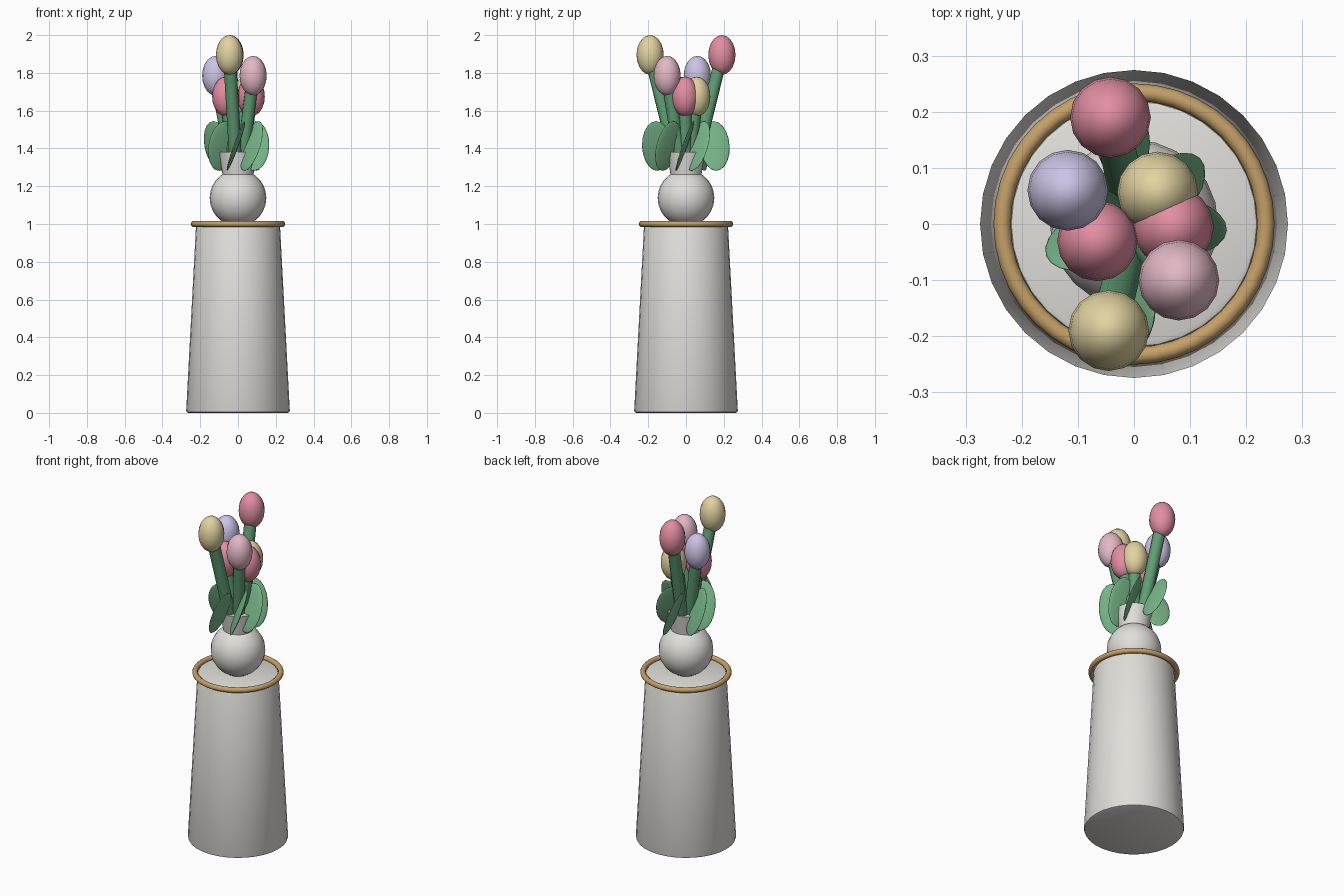
import bpy, math
from mathutils import Vector, Matrix

if "Cube" in bpy.data.objects:
    bpy.data.objects.remove(bpy.data.objects["Cube"])


def material(name, r, g, b):
    lin = [((c / 255 + 0.055) / 1.055) ** 2.4 for c in (r, g, b)]
    m = bpy.data.materials.new(name)
    m.diffuse_color = (*lin, 1)
    m.use_nodes = True
    m.node_tree.nodes["Principled BSDF"].inputs["Base Color"].default_value = m.diffuse_color
    return m


WHITE = material("warm_white", 225, 223, 218)
GOLD = material("gold", 197, 160, 104)
YELLOW = material("pale_yellow", 226, 211, 160)
ROSE = material("rose", 227, 142, 162)
PINK = material("pale_pink", 227, 184, 197)
LILAC = material("lilac", 205, 196, 230)
STEM = material("stem_green", 96, 158, 116)
LEAF = material("leaf_green", 120, 182, 137)


def finish(name, mat, angle=40):
    ob = bpy.context.object
    ob.name = name
    ob.data.materials.append(mat)
    bpy.ops.object.shade_smooth_by_angle(angle=math.radians(angle))
    return ob


def ellipsoid(name, mat, loc, scale, segments=16, rings=10, rot=None):
    bpy.ops.mesh.primitive_uv_sphere_add(segments=segments, ring_count=rings, radius=1)
    ob = finish(name, mat, 60)
    ob.matrix_world = (Matrix.Translation(loc) @ (rot or Matrix()) @
                       Matrix.Diagonal((*scale, 1)))
    return ob


# Tapered pedestal with softened rims
bpy.ops.mesh.primitive_cone_add(vertices=32, radius1=0.275, radius2=0.222,
                                depth=1.0, location=(0, 0, 0.5))
pedestal = bpy.context.object
bevel = pedestal.modifiers.new("soft_rims", 'BEVEL')
bevel.width = 0.012
bevel.segments = 2
bevel.limit_method = 'ANGLE'
bpy.ops.object.modifier_apply(modifier="soft_rims")
finish("pedestal", WHITE)

# Gold ring around the pedestal top
bpy.ops.mesh.primitive_torus_add(major_radius=0.235, minor_radius=0.0155,
                                 major_segments=40, minor_segments=10,
                                 location=(0, 0, 1.0))
finish("gold_ring", GOLD, 60)

# Round vase with flared neck
ellipsoid("vase_body", WHITE, (0, 0, 1.138), (0.15, 0.15, 0.15), 24, 14)
bpy.ops.mesh.primitive_cone_add(vertices=24, radius1=0.08, radius2=0.102,
                                depth=0.13, location=(0, 0, 1.315))
finish("vase_neck", WHITE)

# Tulips: head position, petal colour, leaf direction in degrees
TULIPS = [
    (-0.045, -0.19, 1.895, YELLOW, -94),
    (-0.042, 0.19, 1.895, ROSE, 98),
    (-0.118, 0.06, 1.785, LILAC, 153),
    (0.08, -0.10, 1.785, PINK, -53),
    (-0.065, -0.03, 1.675, ROSE, 200),
    (0.07, -0.005, 1.675, ROSE, -4),
    (0.042, 0.057, 1.675, YELLOW, 45),
]
for i, (x, y, z, petal, direction) in enumerate(TULIPS, 1):
    head = Vector((x, y, z))
    ellipsoid(f"tulip_head_{i}", petal, head, (0.072, 0.072, 0.105))

    # Straight stem leaning out of the neck
    base = Vector((x * 0.2, y * 0.2, 1.28))
    axis = head - base
    bpy.ops.mesh.primitive_cylinder_add(vertices=10, radius=0.034, depth=axis.length,
                                        location=(head + base) / 2)
    bpy.context.object.rotation_mode = 'QUATERNION'
    bpy.context.object.rotation_quaternion = axis.to_track_quat('Z', 'Y')
    finish(f"stem_{i}", STEM)

    # Flat upright leaf, broad along the radius and leaning sideways
    a = math.radians(direction)
    r = 0.05 + 0.54 * math.hypot(x, y)
    spin = Matrix.Rotation(a, 4, 'Z') @ Matrix.Rotation(math.radians(-20), 4, 'X')
    ellipsoid(f"leaf_{i}", LEAF, (r * math.cos(a), r * math.sin(a), 1.413),
              (0.078, 0.012, 0.14), 16, 10, spin)
